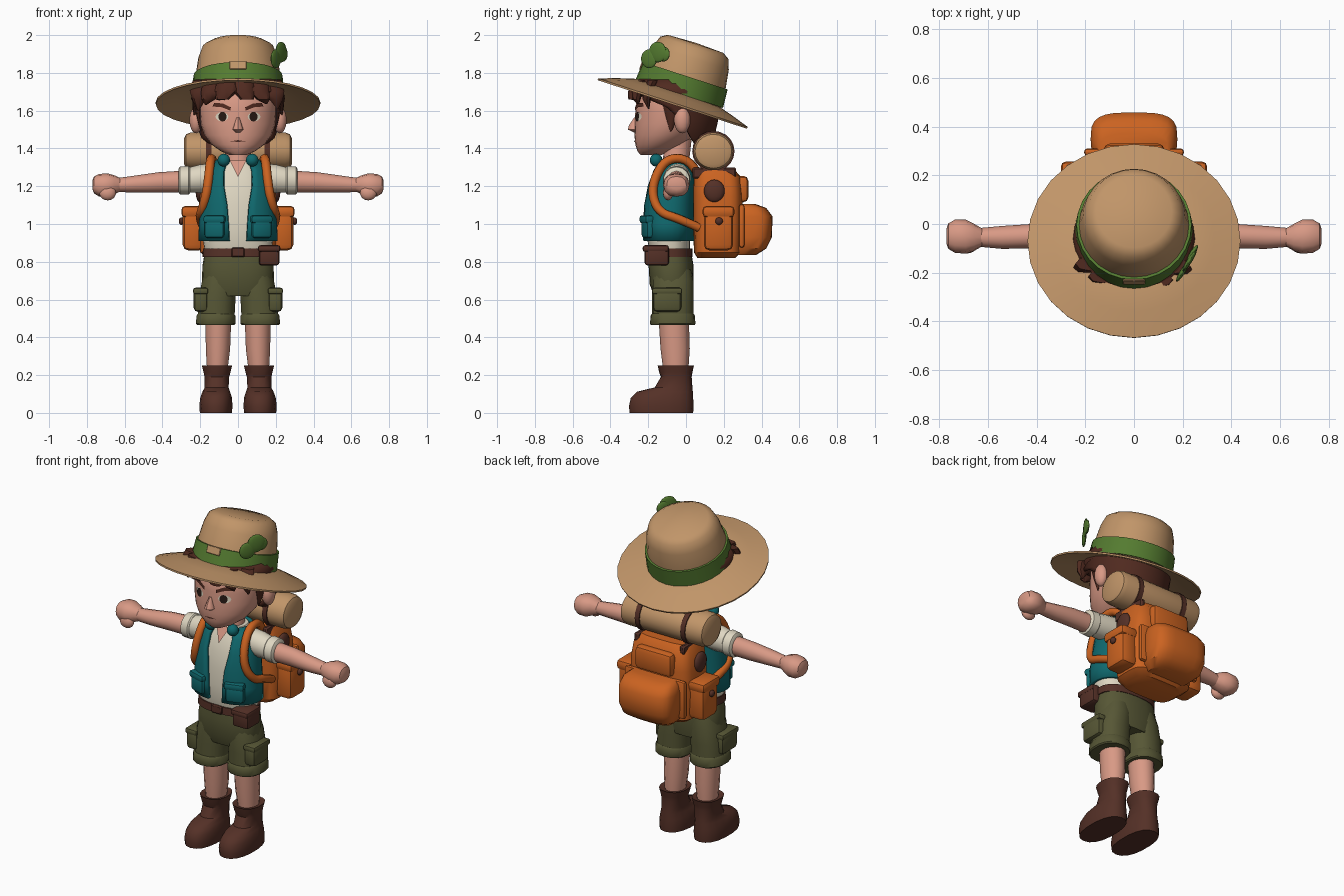
import bpy, bmesh, math
from math import sin, cos, pi, radians, asin, sqrt
from mathutils import Vector, Matrix
from mathutils.bvhtree import BVHTree

if "Cube" in bpy.data.objects:
    bpy.data.objects.remove(bpy.data.objects["Cube"])


def material(name, rgb):
    m = bpy.data.materials.new(name)
    m.diffuse_color = (*rgb, 1)
    m.use_nodes = True
    m.node_tree.nodes["Principled BSDF"].inputs["Base Color"].default_value = m.diffuse_color
    return m


SKIN = material("skin", (.69, .32, .235))
TAN = material("tan", (.53, .30, .14))
GREEN = material("leaf_green", (.09, .20, .03))
HAIR = material("hair_brown", (.08, .023, .014))
TEAL = material("teal", (.005, .14, .155))
CREAM = material("cream", (.74, .68, .54))
ORANGE = material("orange", (.60, .125, .015))
OLIVE = material("olive", (.095, .095, .036))
LEATHER = material("leather", (.09, .03, .02))
DARK = material("eye_dark", (.02, .01, .007))


def finish(bm, name, mat, angle=38):
    bmesh.ops.recalc_face_normals(bm, faces=bm.faces[:])
    me = bpy.data.meshes.new(name)
    bm.to_mesh(me)
    bm.free()
    ob = bpy.data.objects.new(name, me)
    bpy.context.collection.objects.link(ob)
    me.materials.append(mat)
    bpy.ops.object.select_all(action='DESELECT')
    ob.select_set(True)
    bpy.context.view_layer.objects.active = ob
    bpy.ops.object.shade_smooth_by_angle(angle=radians(angle))
    return ob


def power(v, e):
    return math.copysign(abs(v) ** e, v)


def loft(name, rings, mat, n=16, e=1.0, axis='z', shell=0):
    """Skin superellipse rings (x, y, z, ra, rb[, opening angle]); a shell stays open at the front."""
    bm = bmesh.new()
    loops = []
    for x, y, z, ra, rb, *a in rings:
        a0 = a[0] if a else 0
        ts = [a0 + (2 * pi - 2 * a0) * i / n for i in range(n + (1 if shell else 0))]
        s = [(ra * power(sin(t), e), rb * power(cos(t), e)) for t in ts]
        loops.append([bm.verts.new((x + u, y - v, z) if axis == 'z' else (x, y + u, z + v)) for u, v in s])
    for p, q in zip(loops, loops[1:]):
        k = len(p)
        for i in range(k - 1 if shell else k):
            bm.faces.new((p[i], p[(i + 1) % k], q[(i + 1) % k], q[i]))
    if not shell:
        bm.faces.new(loops[0])
        bm.faces.new(loops[-1])
    ob = finish(bm, name, mat)
    if shell:
        mod = ob.modifiers.new("thickness", 'SOLIDIFY')
        mod.thickness, mod.offset = shell, 0
    return ob


def span(z, x, rx, y0, y1, *a):
    return (x, (y0 + y1) / 2, z, rx, (y1 - y0) / 2, *a)


def box(name, c, size, mat, bevel=.02, seg=2, rot=None):
    bm = bmesh.new()
    bmesh.ops.create_cube(bm, size=1)
    bmesh.ops.scale(bm, vec=size, verts=bm.verts[:])
    bmesh.ops.bevel(bm, geom=bm.edges[:], offset=bevel, segments=seg, affect='EDGES', profile=.5)
    if rot:
        bmesh.ops.rotate(bm, matrix=rot, verts=bm.verts[:])
    bmesh.ops.translate(bm, vec=c, verts=bm.verts[:])
    return finish(bm, name, mat)


def ball(name, c, scale, mat, rot=None, u=14, v=9):
    bm = bmesh.new()
    bmesh.ops.create_uvsphere(bm, u_segments=u, v_segments=v, radius=1)
    bmesh.ops.scale(bm, vec=scale, verts=bm.verts[:])
    if rot:
        bmesh.ops.rotate(bm, matrix=rot, verts=bm.verts[:])
    bmesh.ops.translate(bm, vec=c, verts=bm.verts[:])
    return finish(bm, name, mat, 60)


def tube(name, pts, r, mat):
    cu = bpy.data.curves.new(name, 'CURVE')
    cu.dimensions, cu.bevel_depth, cu.bevel_resolution, cu.resolution_u = '3D', r, 2, 4
    sp = cu.splines.new('NURBS')
    sp.points.add(len(pts) - 1)
    for p, co in zip(sp.points, pts):
        p.co = (*co, 1)
    sp.use_endpoint_u, sp.order_u = True, 3
    ob = bpy.data.objects.new(name, cu)
    bpy.context.collection.objects.link(ob)
    cu.materials.append(mat)
    bpy.ops.object.select_all(action='DESELECT')
    ob.select_set(True)
    bpy.context.view_layer.objects.active = ob
    bpy.ops.object.convert(target='MESH')


def lathe(name, profile, mat, place, n=28, ysc=1.0):
    bm = bmesh.new()
    vs = [bm.verts.new((r, 0, z)) for r, z in profile]
    es = [bm.edges.new(p) for p in zip(vs, vs[1:])]
    bmesh.ops.spin(bm, geom=vs + es, axis=(0, 0, 1), cent=(0, 0, 0), angle=2 * pi, steps=n)
    bmesh.ops.remove_doubles(bm, verts=bm.verts[:], dist=.0005)
    bmesh.ops.scale(bm, vec=(1, ysc, 1), verts=bm.verts[:])
    bmesh.ops.transform(bm, matrix=place, verts=bm.verts[:])
    return finish(bm, name, mat)


# Head and face
head = loft("head", [span(1.365, 0, .045, -.24, -.13), span(1.385, 0, .09, -.257, -.09), span(1.42, 0, .14, -.268, -.02),
                     span(1.47, 0, .178, -.273, .05), span(1.53, 0, .198, -.272, .1), span(1.6, 0, .205, -.268, .13),
                     span(1.68, 0, .205, -.262, .14), span(1.75, 0, .17, -.21, .11)], SKIN, 24)
hb = bmesh.new()
hb.from_mesh(head.data)
skull = BVHTree.FromBMesh(hb)


def decal(name, pts, mat, lift):
    """Thin patch draped on the face."""
    bm = bmesh.new()
    c = (sum(p[0] for p in pts) / len(pts), sum(p[1] for p in pts) / len(pts))
    vs = [bm.verts.new((x, skull.ray_cast(Vector((x, -1, z)), Vector((0, 1, 0)))[0].y - lift, z)) for x, z in pts + [c]]
    for i in range(len(pts)):
        bm.faces.new((vs[i], vs[(i + 1) % len(pts)], vs[-1]))
    ob = finish(bm, name, mat)
    if sum(f.normal.y for f in ob.data.polygons) > 0:
        ob.data.flip_normals()


def oval(x, z, a, b):
    return [(x + a * cos(i * pi / 6), z + b * sin(i * pi / 6)) for i in range(12)]


for s, side in ((-1, "left"), (1, "right")):
    decal(side + "_eye_white", oval(s * .085, 1.568, .034, .024), CREAM, .004)
    decal(side + "_eye", oval(s * .082, 1.568, .022, .026), DARK, .007)
    decal(side + "_eyebrow", [(s * .04, 1.6), (s * .085, 1.618), (s * .135, 1.622), (s * .125, 1.642),
                              (s * .08, 1.638), (s * .038, 1.618)], HAIR, .008)
    ball(side + "_ear", (s * .222, -.02, 1.55), (.036, .043, .07), SKIN)
    loft(side + "_sideburn", [(s * .205, -.075, 1.64, .025, .05), (s * .203, -.075, 1.56, .014, .03),
                              (s * .196, -.08, 1.49, .003, .004)], HAIR, 8)
decal("mouth", [(-.04, 1.438), (0, 1.444), (.04, 1.438), (0, 1.434)], LEATHER, .005)
loft("nose", [(0, -.268, 1.485, .012, .008), (0, -.274, 1.5, .03, .034), (0, -.272, 1.522, .022, .03),
              (0, -.266, 1.565, .008, .008)], SKIN, 10)
loft("neck", [(0, -.06, 1.22, .09, .08), (0, -.055, 1.32, .07, .07), (0, -.04, 1.45, .065, .07)], SKIN)

# Hair
loft("hair", [span(1.40, 0, .12, -.1, .1, 2.2), span(1.46, 0, .19, -.2, .135, 1.9), span(1.55, 0, .218, -.26, .155, 1.7),
              span(1.62, 0, .228, -.28, .165, 1.4), span(1.67, 0, .235, -.285, .165, .9), span(1.70, 0, .235, -.285, .16, .02),
              span(1.76, 0, .215, -.25, .14, .02)], HAIR, 28, shell=.03)
for i, (x, tip, dx) in enumerate([(-.2, 1.6, -.01), (-.14, 1.63, -.03), (-.06, 1.655, -.04), (.03, 1.66, .03),
                                  (.11, 1.635, .04), (.19, 1.61, .02)]):
    y = -.06 - .22 * sqrt(1 - (x / .25) ** 2)
    loft("fringe_%d" % i, [(x * .9, y + .03, 1.76, .06, .03), (x, y, 1.70, .055, .03), (x + dx * .6, y - .005, 1.66, .036, .022),
                           (x + dx, y + .005, tip, .004, .004)], HAIR, 8)

# Hat, tilted back
tilt = Matrix.Translation((0, -.035, 1.69)) @ Matrix.Rotation(radians(-18), 4, 'X')
lathe("hat_crown", [(.235, -.01), (.225, .10), (.21, .2), (.19, .255), (.155, .277), (0, .283)], TAN, tilt)
lathe("hat_brim", [(.18, -.014), (.23, -.014), (.33, -.038), (.435, -.066), (.437, -.056), (.33, -.022), (.235, .004), (.18, .004)],
      TAN, tilt @ Matrix.Translation((0, -.018, 0)), ysc=.955)
lathe("hat_band", [(.22, .0), (.243, .0), (.236, .1), (.22, .1)], GREEN, tilt)
box("band_patch", tilt @ Vector((0, -.238, .08)), (.09, .008, .045), TAN, .003, 1, Matrix.Rotation(radians(-21), 3, 'X'))
turn = Matrix.Rotation(radians(58), 3, 'Z')
for i, (x, y, z, r) in enumerate([(.2, -.195, 1.875, .05), (.228, -.15, 1.91, .055), (.24, -.12, 1.9, .04)]):
    ball("hat_leaf_%d" % i, (x, y, z), (r, .011, r), GREEN, turn)

# Shirt, vest and collar
body = [(.91, .2, -.218, .035, .045), (1.0, .198, -.22, .035, .05), (1.1, .187, -.215, .037, .058), (1.2, .175, -.2, .04, .075),
        (1.28, .155, -.172, .042, .075), (1.335, .105, -.14, .035, .06)]
loft("shirt", [span(.85, 0, .175, -.19, .02)] + [span(z, 0, rx - .015, y0 + .014, y1 - .014) for z, rx, y0, y1, g in body],
     CREAM, 28, .85)
loft("vest", [span(z, 0, rx, y0, y1, asin((g / rx) ** (1 / .85))) for z, rx, y0, y1, g in body], TEAL, 28, .85, shell=.02)
bm = bmesh.new()
bm.faces.new([bm.verts.new(p) for p in ((-.045, -.145, 1.34), (0, -.188, 1.25), (.045, -.145, 1.34))])
finish(bm, "open_neckline", SKIN)

# Belt
loft("belt", [span(.825, 0, .188, -.205, .035), span(.87, 0, .186, -.203, .035)], LEATHER, 24, .85)
box("belt_buckle", (0, -.205, .85), (.07, .02, .05), LEATHER, .006, 1)
box("belt_pouch", (.165, -.155, .835), (.11, .13, .11), LEATHER, .018)
box("pouch_flap", (.165, -.16, .87), (.118, .138, .035), LEATHER, .012)

# Shorts
loft("shorts_hips", [span(.62, 0, .17, -.17, .03), span(.68, 0, .192, -.192, .04), span(.78, 0, .188, -.198, .04),
                     span(.85, 0, .176, -.19, .028)], OLIVE, 24, .85)

for s, side in ((-1, "left"), (1, "right")):
    # Arms
    loft(side + "_sleeve", [(s * .13, -.045, 1.245, .07, .075), (s * .2, -.05, 1.24, .07, .075), (s * .27, -.05, 1.232, .062, .065)],
         CREAM, 14, axis='x')
    loft(side + "_sleeve_cuff", [(s * .255, -.05, 1.232, .066, .07), (s * .262, -.05, 1.232, .074, .076),
                                 (s * .308, -.05, 1.23, .071, .073), (s * .315, -.05, 1.23, .06, .062)], CREAM, 14, axis='x')
    loft(side + "_arm", [(s * .28, -.05, 1.225, .052, .058), (s * .42, -.05, 1.22, .05, .054), (s * .54, -.055, 1.212, .047, .045),
                         (s * .64, -.055, 1.206, .038, .037)], SKIN, 12, axis='x')
    loft(side + "_hand", [(s * .62, -.055, 1.207, .035, .034), (s * .655, -.055, 1.208, .055, .05), (s * .69, -.052, 1.206, .07, .062),
                          (s * .735, -.05, 1.205, .068, .06), (s * .762, -.05, 1.207, .052, .045), (s * .77, -.05, 1.208, .03, .025)],
         SKIN, 12, .85, 'x')
    ball(side + "_thumb", (s * .69, -.095, 1.165), (.045, .027, .04), SKIN)

    # Vest details
    ball(side + "_collar_tip", (s * .075, -.158, 1.338), (.034, .034, .034), TEAL)
    box(side + "_vest_pocket", (s * .122, -.2, .975), (.11, .05, .1), TEAL, .018, rot=Matrix.Rotation(s * .3, 3, 'Z'))
    box(side + "_vest_flap", (s * .122, -.208, 1.025), (.118, .05, .04), TEAL, .012, rot=Matrix.Rotation(s * .3, 3, 'Z'))

    # Legs and boots
    loft(side + "_shorts_leg", [span(.48, s * .117, .098, -.18, .04), span(.6, s * .112, .1, -.18, .04), span(.7, s * .098, .093, -.18, .04),
                                span(.76, s * .09, .08, -.17, .03)], OLIVE, 18, .85)
    loft(side + "_shorts_cuff", [span(.465, s * .118, .1, -.186, .046), span(.472, s * .118, .106, -.19, .05),
                                 span(.515, s * .117, .104, -.188, .047), span(.525, s * .117, .097, -.18, .04)], OLIVE, 18, .85)
    box(side + "_cargo_pocket", (s * .197, -.1, .595), (.075, .15, .12), OLIVE, .022)
    box(side + "_cargo_flap", (s * .198, -.1, .645), (.08, .16, .035), OLIVE, .012)
    loft(side + "_leg", [span(.22, s * .11, .055, -.12, .012), span(.34, s * .106, .066, -.135, .02),
                         span(.5, s * .104, .07, -.145, .015)], SKIN, 14)
    loft(side + "_boot", [span(0, s * .117, .086, -.298, .038), span(.035, s * .117, .089, -.302, .04), span(.08, s * .116, .085, -.292, .038),
                          span(.112, s * .115, .074, -.26, .036), span(.135, s * .113, .064, -.165, .034), span(.19, s * .112, .066, -.133, .03),
                          span(.215, s * .111, .072, -.142, .034), span(.25, s * .111, .081, -.15, .042), span(.243, s * .111, .066, -.135, .025)],
         LEATHER, 18, .85)

    # Backpack sides and straps
    tube(side + "_shoulder_strap", [(s * .12, .06, 1.27), (s * .135, .02, 1.345), (s * .145, -.1, 1.35), (s * .155, -.165, 1.25),
                                    (s * .168, -.18, 1.15), (s * .195, -.14, 1.06), (s * .205, -.04, 1.03), (s * .18, .07, .98)], .024, ORANGE)
    box(side + "_pack_pocket", (s * .235, .172, .975), (.115, .155, .23), ORANGE, .03)
    box(side + "_pack_pocket_flap", (s * .24, .172, 1.065), (.12, .168, .06), ORANGE, .02)
    ball(side + "_pocket_button", (s * .3, .175, 1.015), (.014, .02, .02), LEATHER)
    ball(side + "_pack_badge", (s * .203, .15, 1.175), (.022, .055, .06), LEATHER)
    loft(side + "_bedroll_strap", [(s * .14, .145, 1.385, .112, .108), (s * .17, .145, 1.385, .112, .108)], LEATHER, 20, axis='x')
    box(side + "_pack_strap", (s * .155, .15, 1.27), (.03, .23, .06), LEATHER, .008, 1)

# Backpack and bedroll
loft("backpack", [span(.82, 0, .16, .06, .26), span(.85, 0, .2, .042, .292), span(1.0, 0, .212, .038, .3), span(1.15, 0, .205, .038, .3),
                  span(1.25, 0, .19, .04, .29), span(1.295, 0, .165, .05, .25)], ORANGE, 24, .5)
loft("pack_lower_pocket", [span(.835, 0, .13, .24, .37), span(.87, 0, .168, .24, .425), span(.93, 0, .178, .24, .455),
                           span(1.04, 0, .178, .24, .458), span(1.085, 0, .165, .24, .425), span(1.105, 0, .14, .24, .37)], ORANGE, 24, .6)
box("pack_seam", (0, .295, .99), (.41, .03, .23), ORANGE, .014)
box("pack_upper_pocket", (0, .295, 1.185), (.25, .07, .14), ORANGE, .026)
loft("bedroll", [(-.285, .145, 1.385, .075, .07), (-.275, .145, 1.385, .097, .09), (-.25, .145, 1.385, .106, .1),
                 (.25, .145, 1.385, .106, .1), (.275, .145, 1.385, .097, .09), (.285, .145, 1.385, .075, .07)], TAN, 20, axis='x')
hb.free()
